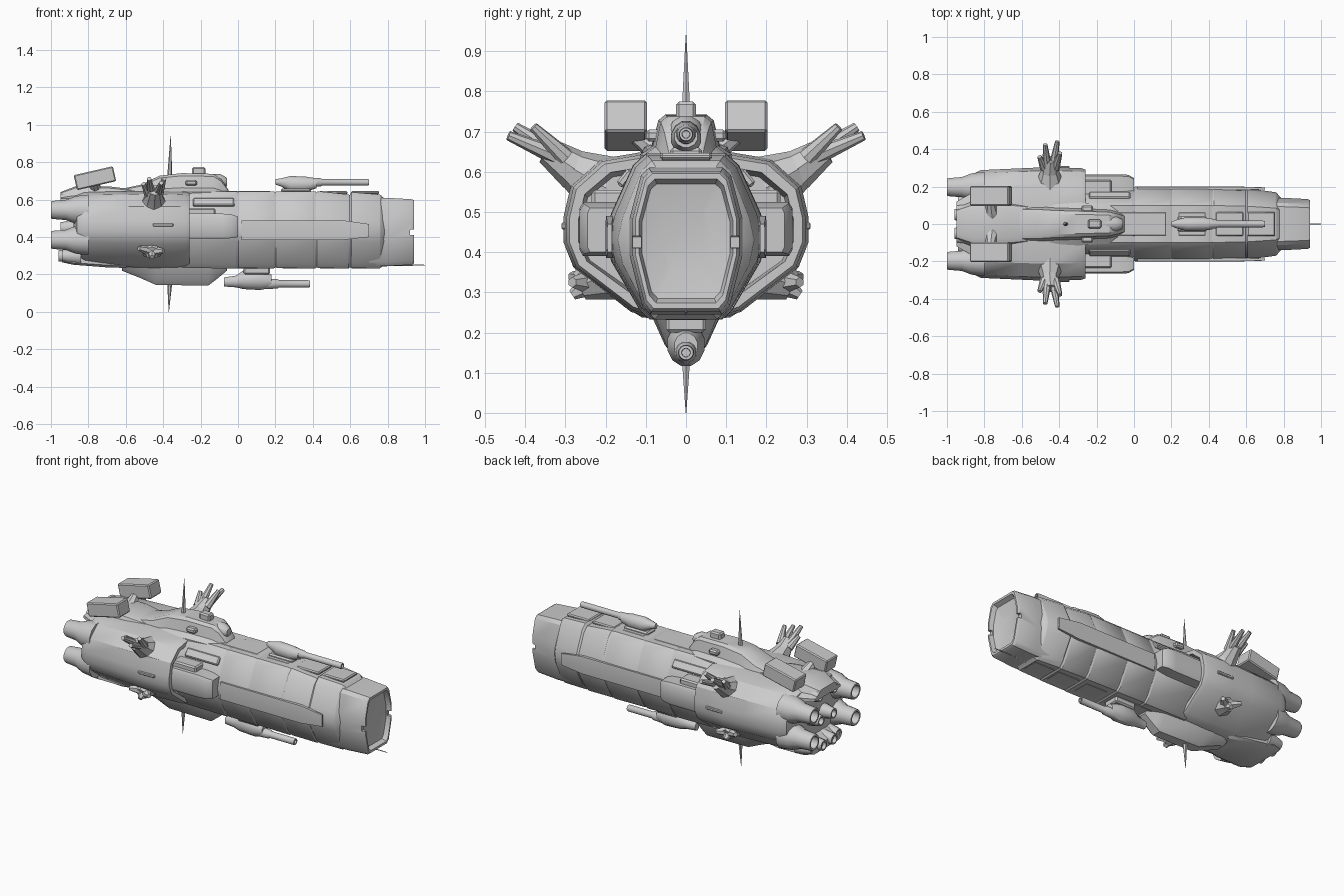
import bpy, bmesh, math
from mathutils import Vector

if "Cube" in bpy.data.objects:
    bpy.data.objects.remove(bpy.data.objects["Cube"])

OCT = [(.5, 1), (.66, .93), (.93, .64), (1, .5), (.93, .35), (.58, .06), (.45, 0)]
SHELL = [(.38, 1), (.7, .96), (.94, .8), (1, .61), (1, .46), (.92, .31), (.45, .04), (.28, 0)]
BOX = [(.85, 1), (1, .88), (1, .12), (.85, 0)]
ROOF = [(.45, 1), (.6, .9), (.72, .45), (1, .3), (1, 0)]
KEEL = [(1, 1), (.9, .75), (.5, .15), (.3, 0)]
NOSE = [(.66, 1), (.8, .95), (1, .66), (1, .4), (.78, .06), (.64, 0)]
CIRC = [(math.sin(math.radians(a)), (1 + math.cos(math.radians(a))) / 2) for a in range(15, 180, 30)]


def finish(name, bm):
    bmesh.ops.recalc_face_normals(bm, faces=bm.faces)
    me = bpy.data.meshes.new(name)
    bm.to_mesh(me)
    bm.free()
    ob = bpy.data.objects.new(name, me)
    bpy.context.collection.objects.link(ob)
    return ob


def loft(name, prof, stations, cy=0):
    """Skin a mirrored half profile along x; station = (x, half width, z low, z high)."""
    bm = bmesh.new()
    full = prof + [(-y, q) for y, q in reversed(prof)]
    rings = [[bm.verts.new((x, cy + y * w, lo + q * (hi - lo))) for y, q in full]
             for x, w, lo, hi in stations]
    n = len(full)
    for a, b in zip(rings, rings[1:]):
        for i in range(n):
            bm.faces.new((a[i], a[(i + 1) % n], b[(i + 1) % n], b[i]))
    bm.faces.new(rings[0])
    bm.faces.new(rings[-1])
    return finish(name, bm)


def lathe_x(name, y, z, rows):
    return loft(name, CIRC, [(x, r, z - r, z + r) for x, r in rows], y)


def limb(name, a, b, r1, r2, sides=8):
    a, b = Vector(a), Vector(b)
    bm = bmesh.new()
    bmesh.ops.create_cone(bm, cap_ends=True, segments=sides, radius1=r1, radius2=r2, depth=(b - a).length)
    ob = finish(name, bm)
    ob.location = (a + b) / 2
    ob.rotation_euler = (b - a).to_track_quat('Z', 'Y').to_euler()
    return ob


def block(name, c, size, bevel=.008, rot=(0, 0, 0)):
    bm = bmesh.new()
    bmesh.ops.create_cube(bm, size=1)
    bmesh.ops.scale(bm, vec=size, verts=bm.verts)
    bmesh.ops.bevel(bm, geom=bm.edges[:], offset=bevel, segments=1, affect='EDGES')
    ob = finish(name, bm)
    ob.location, ob.rotation_euler = c, rot
    return ob


# forward hull: armour segments separated by very shallow grooves
st, ends = [], [(-.3, .2), (0, .2), (.2, .2), (.42, .198), (.6, .19), (.765, .17)]
for (x0, w0), (x1, w1) in zip(ends, ends[1:]):
    top0 = .645 if x0 < .5 else .64
    top1 = .645 if x1 < .5 else .628
    st += [(x0 + .003, w0 - .003, .238, top0 - .003), (x0 + .008, w0, .235, top0),
           (x1 - .008, w1, .232, top1), (x1 - .003, w1 - .003, .236, top1 - .003)]
st.append((.785, .14, .25, .605))
loft("forward_hull", OCT, st)

# nose collar with recessed shield and small side notches
nose = loft("nose_collar", NOSE, [(.7, .14, .245, .61), (.8, .14, .245, .61), (.93, .133, .252, .602), (.942, .126, .26, .596),
                                  (.942, .117, .274, .582), (.915, .11, .285, .57), (.902, .06, .36, .5)])
cutter = block("notch_cutter", (.94, 0, .425), (.04, .4, .03), .002)
bm = bmesh.new()
bm.from_mesh(cutter.data)
for v in list(bm.verts):  # keep only the outer sides so the shield stays whole
    v.co.y = math.copysign(.2, v.co.y)
bm.to_mesh(cutter.data)
bm.free()
cutter.hide_render = True
cutter.hide_viewport = True
m = nose.modifiers.new("notch", 'BOOLEAN')
m.operation, m.object, m.solver = 'DIFFERENCE', cutter, 'EXACT'
limb("nose_needle", (.74, 0, .25), (1, 0, .25), .007, .002, 6)

# engine section shell with hollow front rim
loft("engine_shell", SHELL, [(-.88, .19, .33, .58), (-.86, .268, .265, .628), (-.82, .288, .25, .64),
                             (-.6, .298, .24, .645), (-.45, .305, .235, .648), (-.28, .298, .24, .642),
                             (-.258, .29, .248, .634), (-.258, .268, .272, .612), (-.37, .26, .28, .6)])

# upper deck, keel, and stern decks
loft("upper_deck", ROOF, [(-.66, .13, .6, .65), (-.52, .13, .6, .68), (-.42, .12, .6, .728), (-.3, .115, .6, .742),
                          (-.13, .105, .6, .738), (-.09, .09, .6, .71), (-.05, .07, .6, .65)])
loft("keel", KEEL, [(-.62, .11, .22, .3), (-.52, .11, .18, .3), (-.44, .105, .145, .3), (-.16, .095, .14, .3),
                    (-.12, .085, .17, .3), (-.06, .07, .22, .3)])
loft("stern_deck", ROOF, [(-.95, .12, .59, .64), (-.86, .17, .58, .675), (-.68, .17, .58, .67), (-.56, .15, .58, .655)])
loft("stern_keel", BOX, [(-.94, .13, .265, .31), (-.88, .15, .252, .34), (-.7, .13, .238, .34), (-.6, .1, .235, .34)])

# bridge and sensor block
lathe_x("bridge_dome", 0, .695, [(-.26, .03), (-.2, .045), (-.1, .045), (-.07, .03), (-.06, .022)])
block("bridge_mast", (-.21, 0, .75), (.07, .05, .05))
block("bridge_cross_arm", (-.25, 0, .69), (.06, .2, .03))
limb("upper_spike", (-.365, 0, .72), (-.36, 0, .94), .014, .001, 6)
limb("lower_spike", (-.365, 0, .16), (-.37, 0, 0), .014, .001, 6)

# low dorsal and ventral plating strips
for i, x in enumerate((-.02, .1, .31, .51, .68)):
    block(f"dorsal_plate_{i}", (x, 0, .638), (.15, .13, .018), .006)
    block(f"ventral_plate_{i}", (x, 0, .238), (.15, .11, .014), .005)


# gun turrets: housing plus barrel
def gun(name, body, zb, x0, x1, r):
    loft(name + "_housing", CIRC, body)
    lathe_x(name + "_barrel", 0, zb, [(x0, r * 1.5), (x0 + .08, r * 1.3), (x0 + .09, r), (x1 - .01, r), (x1, r * .9),
                                      (x1, r * .55), (x1 - .03, r * .5)])


gun("upper_gun", [(.2, .012, .68, .71), (.23, .025, .67, .715), (.28, .038, .64, .728), (.36, .038, .64, .725),
                  (.42, .03, .66, .715)], .693, .36, .7, .018)
gun("lower_gun", [(-.075, .02, .135, .185), (-.01, .03, .13, .195), (.03, .048, .12, .225), (.12, .048, .115, .225),
                  (.18, .03, .13, .2)], .15, .13, .385, .02)
block("upper_gun_mount", (.31, 0, .645), (.16, .08, .03))
block("lower_gun_mount", (.1, 0, .225), (.14, .1, .05))

for s, side in ((1, "left"), (-1, "right")):
    # side sponson, shoulder bars and flank plating
    loft("sponson_" + side, BOX, [(-.4, .06, .39, .525), (-.08, .06, .39, .525), (-.03, .058, .395, .52), (0, .04, .4, .51)], s * .205)
    block("sponson_step_" + side, (-.2, s * .19, .535), (.16, .09, .04))
    block("shoulder_bar_" + side, (-.13, s * .15, .585), (.22, .05, .022), .006, (s * -.9, 0, 0))
    loft("flank_plate_" + side, BOX, [(.02, .01, .385, .49), (.56, .01, .385, .49), (.7, .006, .4, .47)], s * .19)
    block("shell_slot_" + side, (-.4, s * .3, .465), (.11, .02, .018), .004)

    # tilted launcher boxes on short arms
    block("launcher_" + side, (-.765, s * .15, .715), (.215, .105, .082), .006, (0, math.radians(-13), 0))
    limb("launcher_arm_" + side, (-.76, s * .05, .64), (-.77, s * .13, .695), .04, .02)

    # upper antenna hand: arm and splayed fingers
    limb("hand_root_" + side, (-.45, s * .2, .56), (-.45, s * .285, .61), .085, .048)
    limb("hand_arm_" + side, (-.45, s * .275, .603), (-.445, s * .345, .652), .052, .034)
    for i, (b, t) in enumerate((((-.48, .3, .63), (-.505, .36, .685)), ((-.465, .32, .643), (-.475, .425, .712)),
                                ((-.43, .32, .638), (-.41, .442, .69)), ((-.42, .3, .635), (-.395, .38, .712)))):
        limb(f"finger_{side}_{i}", (b[0], s * b[1], b[2]), (t[0], s * t[1], t[2]), .024, .012)

    # lower claw
    limb("claw_root_" + side, (-.46, s * .19, .35), (-.46, s * .265, .315), .075, .036)
    for i, (x, z) in enumerate(((-.53, .34), (-.46, .293), (-.4, .325))):
        limb(f"claw_{side}_{i}", (-.46, s * .235, .325), (x, s * .283, z), .034, .013, 6)

    # main engine nozzles
    for z, lab in ((.545, "upper"), (.385, "lower")):
        lathe_x(f"nozzle_{lab}_{side}", s * .197, z, [(-.8, .085), (-.87, .076), (-.92, .056), (-.99, .05), (-1, .046),
                                                      (-1, .036), (-.93, .03)])
    # small stern thrusters
    for y, z, x in ((.05, .3, -.96), (.12, .3, -.94), (.07, .6, -.95), (.06, .45, -.95)):
        lathe_x(f"thruster_{side}_{z}_{y}", s * y, z, [(-.84, .05), (-.9, .04), (x, .03), (x, .022), (x + .04, .018)])

for ob in bpy.context.scene.objects:
    if not ob.hide_render:
        ob.select_set(True)
        bpy.context.view_layer.objects.active = ob
bpy.ops.object.shade_smooth_by_angle(angle=math.radians(32))
